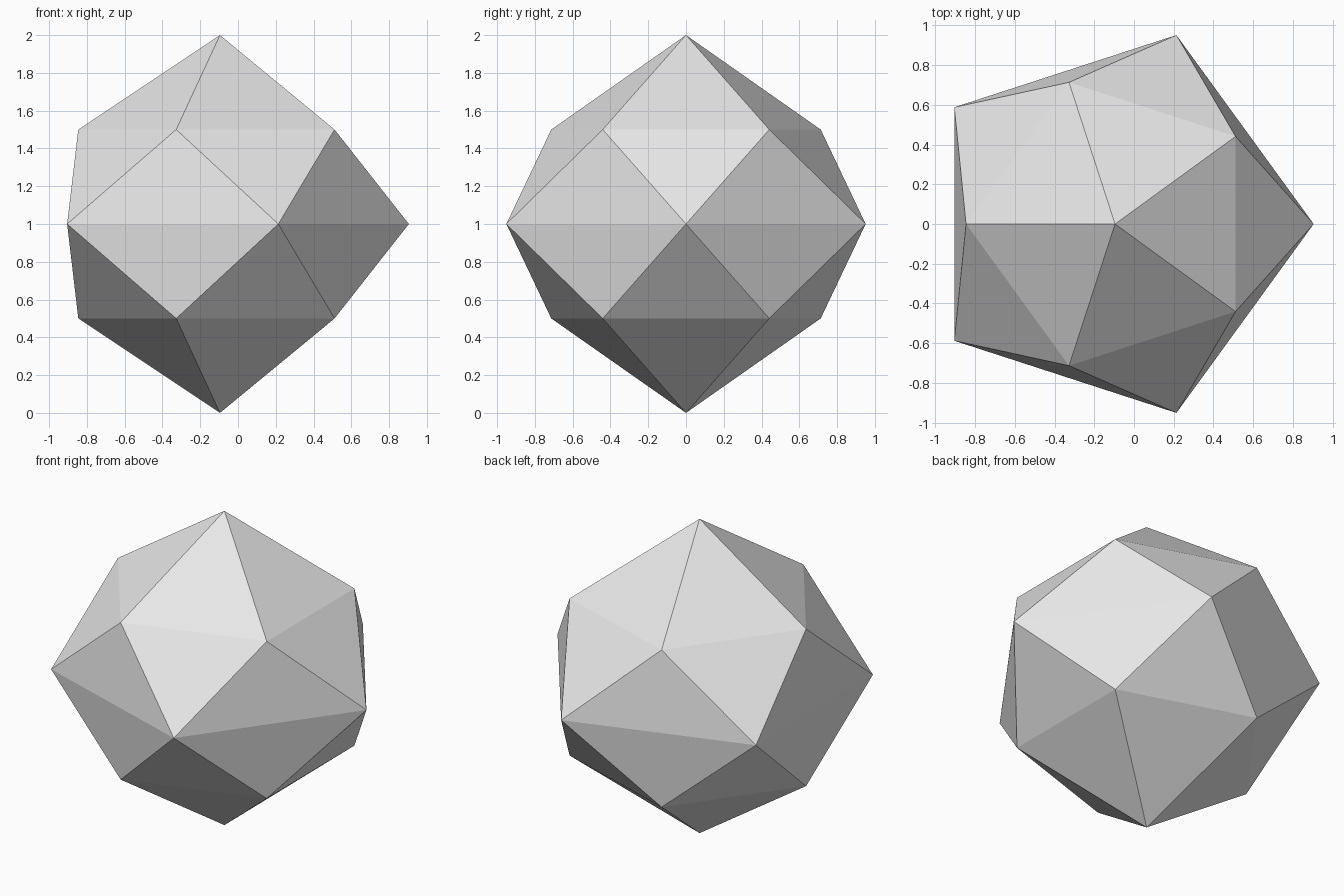
import bpy, bmesh, math

if "Cube" in bpy.data.objects:
    bpy.data.objects.remove(bpy.data.objects["Cube"])

SHIFT_X = -0.0955   # axis offset that centres the five-sided outline


def ring(bm, radius, z, turn):
    """Five points around the vertical axis."""
    points = []
    for k in range(5):
        a = math.radians(72 * k + turn)
        points.append(bm.verts.new((radius * math.cos(a) + SHIFT_X, radius * math.sin(a), z)))
    return points


bm = bmesh.new()
middle = ring(bm, 1.0, 1.0, 0)

# Upper and lower halves: a cap of kites plus half of each side diamond
for z_ring, z_tip in ((1.5, 2.0), (0.5, 0.0)):
    inner = ring(bm, 0.75, z_ring, 36)
    tip = bm.verts.new((SHIFT_X, 0, z_tip))
    for k in range(5):
        n = (k + 1) % 5
        bm.faces.new((tip, inner[k], inner[n]))           # kite, inner part
        bm.faces.new((inner[k], middle[n], inner[n]))     # kite, outer part
        bm.faces.new((middle[k], middle[n], inner[k]))    # half of a side diamond

bmesh.ops.recalc_face_normals(bm, faces=bm.faces)
mesh = bpy.data.meshes.new("faceted_gem")
bm.to_mesh(mesh)
bm.free()

grey = bpy.data.materials.new("light_grey")
grey.diffuse_color = (0.8, 0.8, 0.8, 1)
grey.use_nodes = True
grey.node_tree.nodes["Principled BSDF"].inputs["Base Color"].default_value = grey.diffuse_color
mesh.materials.append(grey)

gem = bpy.data.objects.new("faceted_gem", mesh)
bpy.context.collection.objects.link(gem)
